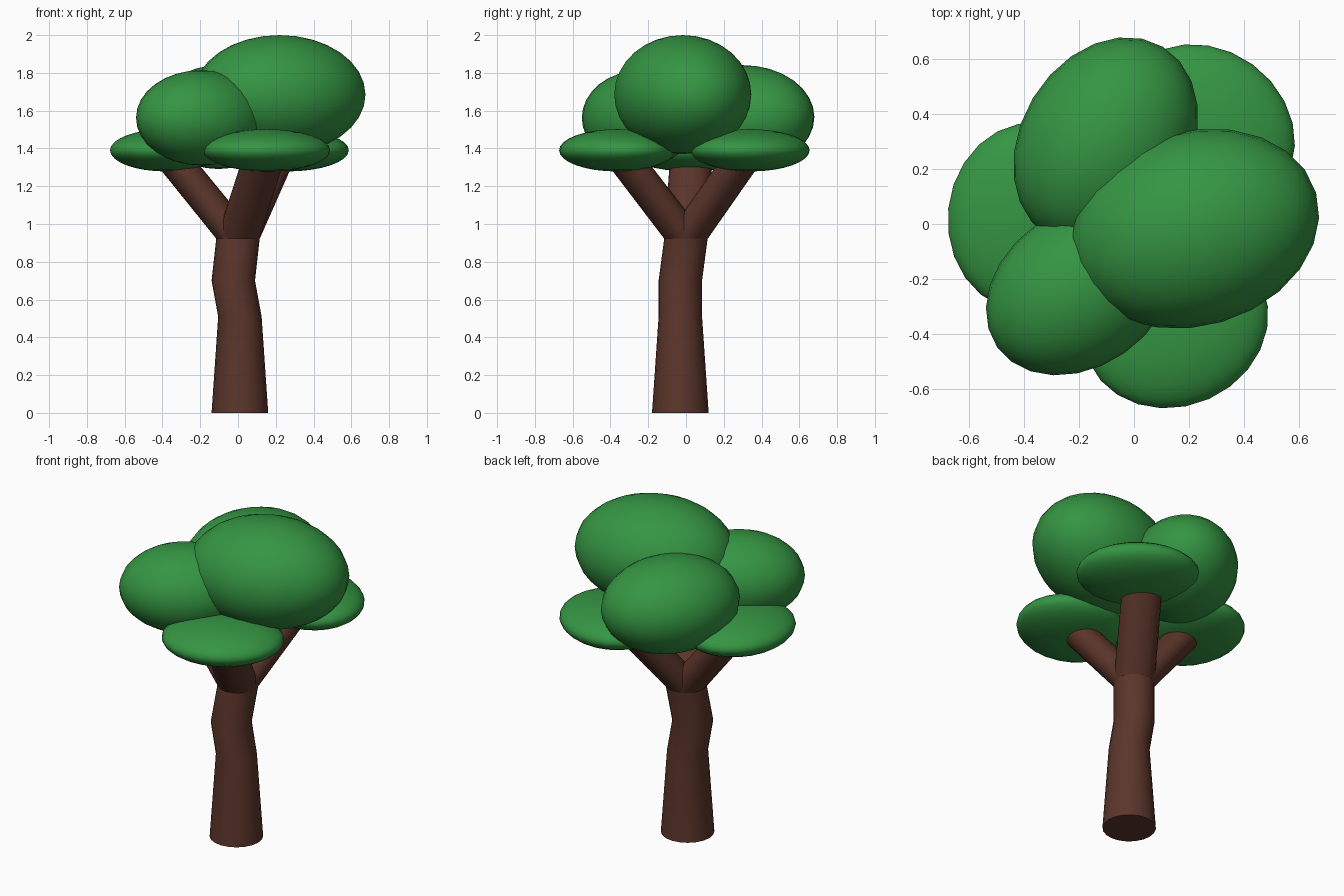
import bpy, bmesh, math

if "Cube" in bpy.data.objects:
    bpy.data.objects.remove(bpy.data.objects["Cube"])


def material(name, rgb):
    m = bpy.data.materials.new(name)
    m.diffuse_color = (*rgb, 1)
    m.use_nodes = True
    m.node_tree.nodes["Principled BSDF"].inputs["Base Color"].default_value = m.diffuse_color
    return m


BARK = material("bark", (0.105, 0.036, 0.023))
LEAF = material("leaves", (0.035, 0.30, 0.055))


def finish(name, bm, mat):
    bmesh.ops.recalc_face_normals(bm, faces=bm.faces)
    me = bpy.data.meshes.new(name)
    bm.to_mesh(me)
    bm.free()
    ob = bpy.data.objects.new(name, me)
    bpy.context.collection.objects.link(ob)
    me.materials.append(mat)
    for p in me.polygons:  # smooth sides, flat end caps
        p.use_smooth = len(p.vertices) <= 4
    return ob


def tube(name, rings, sides=20):
    """Capped tube through horizontal rings (x, y, z, radius)."""
    bm = bmesh.new()
    loops = []
    for x, y, z, r in rings:
        loops.append([bm.verts.new((x + r * math.cos(math.tau * i / sides),
                                    y + r * math.sin(math.tau * i / sides), z))
                      for i in range(sides)])
    for lo, hi in zip(loops, loops[1:]):
        for i in range(sides):
            j = (i + 1) % sides
            bm.faces.new((lo[i], lo[j], hi[j], hi[i]))
    bm.faces.new(loops[0])
    bm.faces.new(loops[-1])
    ob = finish(name, bm, BARK)
    for e in ob.data.edges:  # crisp cap rims
        zs = [ob.data.vertices[v].co.z for v in e.vertices]
        if zs[0] == zs[1] and zs[0] in (min(v.co.z for v in ob.data.vertices),
                                        max(v.co.z for v in ob.data.vertices)):
            e.use_edge_sharp = True
    return ob


def blob(name, centre, radii, angle):
    """Ellipsoid turned about the vertical axis."""
    bm = bmesh.new()
    bmesh.ops.create_uvsphere(bm, u_segments=24, v_segments=16, radius=1)
    ob = finish(name, bm, LEAF)
    for p in ob.data.polygons:
        p.use_smooth = True
    ob.location = centre
    ob.scale = radii
    ob.rotation_euler.z = math.radians(angle)
    return ob


# Trunk with a slight kink
tube("trunk", [(0.01, -0.03, 0, 0.15), (0.01, -0.03, 0.51, 0.115),
               (-0.025, -0.03, 0.70, 0.115), (0, 0, 0.925, 0.115)])

# Three branches splaying from the trunk top
for side, x, y in (("left", -0.38, 0.03), ("front", 0.15, -0.36), ("back", 0.21, 0.33)):
    tube("branch_" + side, [(0, 0, 0.922, 0.115), (x, y, 1.39, 0.112)])

# Flat leaf pads at the branch ends
for side, x, y, a in (("left", -0.38, 0.025, 84), ("front", 0.152, -0.365, 24), ("back", 0.257, 0.34, 144)):
    blob("leaf_pad_" + side, (x, y, 1.39), (0.345, 0.299, 0.112), a)

# Large crown masses
blob("crown_top", (0.22, -0.017, 1.685), (0.463, 0.355, 0.315), 16.5)
blob("crown_front", (-0.196, -0.237, 1.562), (0.37, 0.284, 0.252), 35)
blob("crown_back", (-0.103, 0.30, 1.566), (0.404, 0.31, 0.275), 59)
